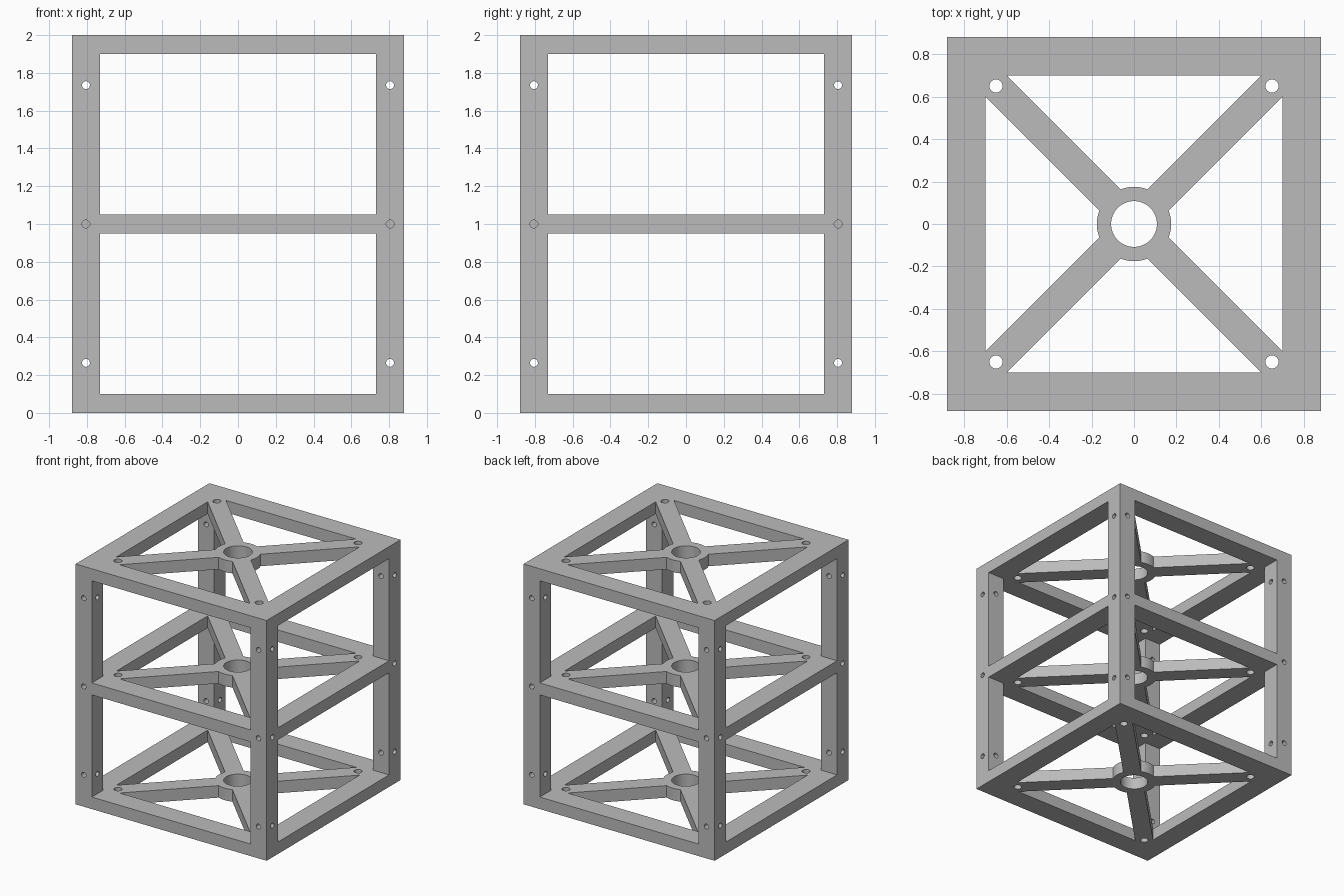
import bpy
import bmesh
from math import sin, cos, asin, pi, radians
from mathutils import Matrix, Vector

cube = bpy.data.objects.get("Cube")
if cube:
    bpy.data.objects.remove(cube, do_unlink=True)

HALF = 0.88          # outer half width
POST = 0.73          # inner edge of the posts
RAIL = 0.70          # inner edge of the deck rails
SPOKE = 0.10         # spoke edge offset along x
HUB, BORE = 0.175, 0.108
HOLE = 0.805         # post hole centre line

grey = bpy.data.materials.new("light_grey")
grey.use_nodes = True
grey.diffuse_color = (0.5, 0.5, 0.5, 1)
grey.node_tree.nodes["Principled BSDF"].inputs["Base Color"].default_value = (0.5, 0.5, 0.5, 1)


def prism(bm, profile, z0, z1, matrix=Matrix()):
    """Closed prism over a counter-clockwise xy profile."""
    low = [bm.verts.new(matrix @ Vector((x, y, z0))) for x, y in profile]
    high = [bm.verts.new(matrix @ Vector((x, y, z1))) for x, y in profile]
    bm.faces.new(low[::-1])
    bm.faces.new(high)
    for i in range(len(low)):
        j = (i + 1) % len(low)
        bm.faces.new((low[i], low[j], high[j], high[i]))


def circle(r, x=0, y=0, n=24):
    return [(x + r * cos(2 * pi * i / n), y + r * sin(2 * pi * i / n)) for i in range(n)]


def quarter_turns(points):
    """Repeat the points around z in four steps."""
    out = []
    for _ in range(4):
        out += points
        points = [(-y, x) for x, y in points]
    return out


def make_object(name, bm):
    bmesh.ops.recalc_face_normals(bm, faces=bm.faces)
    mesh = bpy.data.meshes.new(name)
    bm.to_mesh(mesh)
    bm.free()
    mesh.materials.append(grey)
    obj = bpy.data.objects.new(name, mesh)
    bpy.context.collection.objects.link(obj)
    return obj


def cut(target, bm):
    cutter = make_object("cutter", bm)
    cutter.hide_render = True
    mod = target.modifiers.new("cut", "BOOLEAN")
    mod.operation = "DIFFERENCE"
    mod.solver = "EXACT"
    mod.object = cutter
    bpy.context.view_layer.objects.active = target
    bpy.ops.object.modifier_apply(modifier=mod.name)
    bpy.data.objects.remove(cutter, do_unlink=True)


# Outer block that the posts and decks are carved from
bm = bmesh.new()
prism(bm, quarter_turns([(HALF, HALF)]), 0, 2)
frame = make_object("two_storey_frame", bm)

# Side openings on both storeys, leaving four posts and three decks
bm = bmesh.new()
cross = quarter_turns([(1, POST), (POST, POST), (POST, 1)])
for z0, z1 in ((0.10, 0.95), (1.05, 1.90)):
    prism(bm, cross, z0, z1)
cut(frame, bm)

# Deck openings between the spokes, hub bore and corner holes
bm = bmesh.new()
spread = asin(SPOKE / 2 ** 0.5 / HUB)
start, end = 0.75 * pi - spread, 0.25 * pi + spread
arc = [start + (end - start) * i / 10 for i in range(11)]
opening = [(RAIL - SPOKE, RAIL), (SPOKE - RAIL, RAIL)]
opening += [(HUB * cos(a), HUB * sin(a)) for a in arc]
for k in range(4):
    turn = Matrix.Rotation(k * pi / 2, 4, "Z")
    prism(bm, opening, -0.5, 2.5, turn)
    prism(bm, circle(0.031, 0.65, 0.65), -0.5, 2.5, turn)
prism(bm, circle(BORE, n=48), -0.5, 2.5)
cut(frame, bm)

# Bolt holes through the posts, blind at the middle deck
for axis_turn in (0, pi / 2):
    bm = bmesh.new()
    for k in (0, pi):
        lay = Matrix.Rotation(axis_turn + k, 4, "Z") @ Matrix.Rotation(pi / 2, 4, "X")
        for x in (-HOLE, HOLE):
            for z, inner in ((0.265, 0.66), (1.0, POST), (1.735, 0.66)):
                prism(bm, circle(0.021, x, z, 20), inner, 1, lay)
    cut(frame, bm)

# Rounded bores smooth, all other edges sharp
bpy.ops.object.select_all(action="DESELECT")
frame.select_set(True)
bpy.context.view_layer.objects.active = frame
bpy.ops.object.shade_smooth_by_angle(angle=radians(30))
